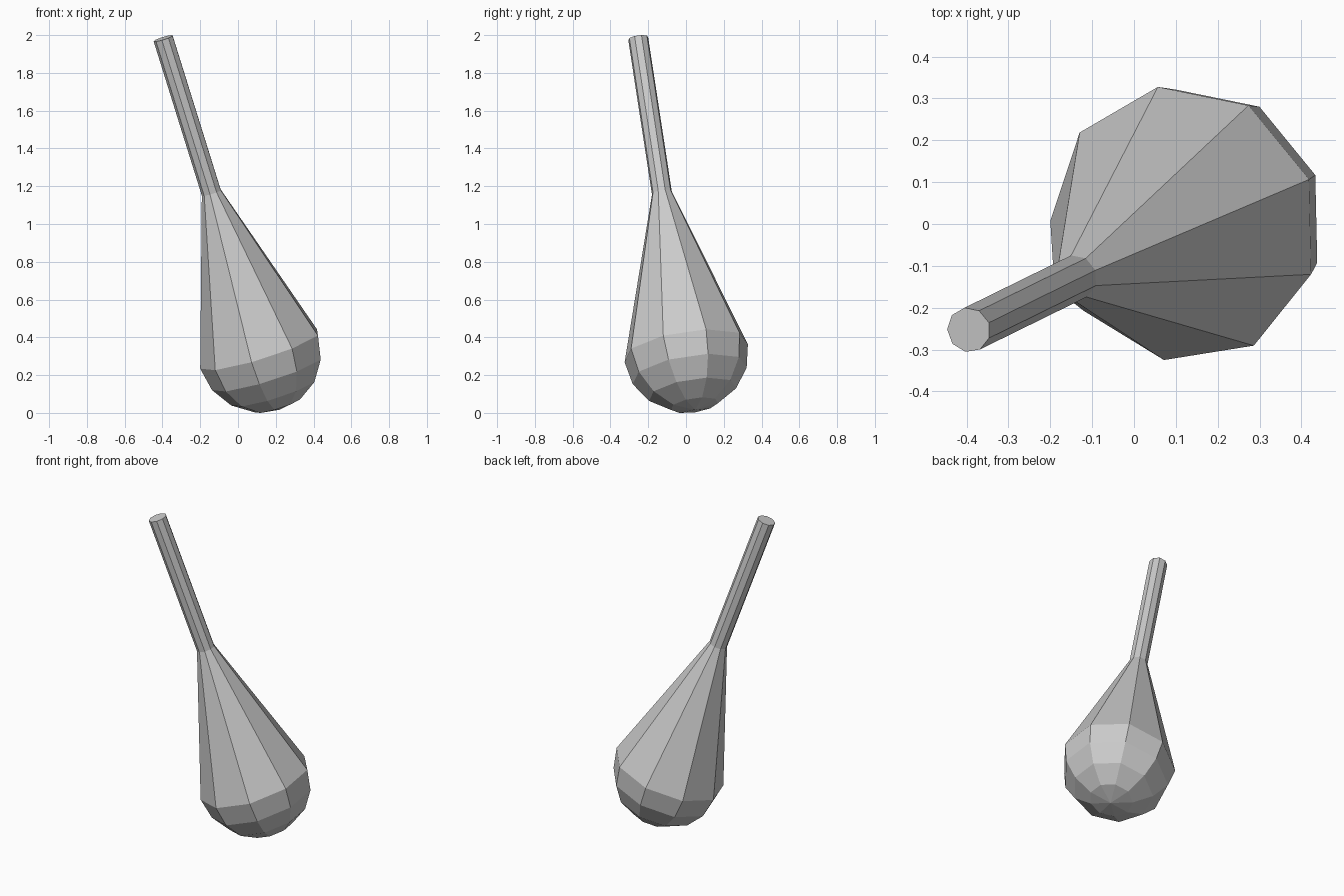
import bpy, bmesh, math
from mathutils import Vector

if "Cube" in bpy.data.objects:
    bpy.data.objects.remove(bpy.data.objects["Cube"])

SIDES = 9
R = 0.335                              # bulb radius
CENTRE = Vector((0.12, 0.0, 0.333))    # middle of the bulb
TIP = Vector((-0.395, -0.253, 1.983))  # middle of the handle end
LENGTH = (TIP - CENTRE).length
NECK, NECK_R = 0.882, 0.054

# Profile (radius, height along axis): rounded base, cone, thin handle
profile = [(R * math.sin(math.radians(a)), -R * math.cos(math.radians(a)))
           for a in (22.5, 45, 67.5, 90)]
profile += [(NECK_R, NECK), (NECK_R, LENGTH)]

bm = bmesh.new()
rings = []
for r, h in profile:
    rings.append([bm.verts.new((r * math.cos(a), r * math.sin(a), h))
                  for a in (math.pi + i * math.tau / SIDES for i in range(SIDES))])

# Side faces
for low, high in zip(rings, rings[1:]):
    for i in range(SIDES):
        j = (i + 1) % SIDES
        bm.faces.new((low[i], low[j], high[j], high[i]))

# Base pole and handle end cap
pole = bm.verts.new((0, 0, -R))
for i in range(SIDES):
    bm.faces.new((pole, rings[0][(i + 1) % SIDES], rings[0][i]))
bm.faces.new(rings[-1])
bmesh.ops.recalc_face_normals(bm, faces=bm.faces)

# Lean the whole body along its axis
tilt = Vector((0, 0, 1)).rotation_difference(TIP - CENTRE)
for v in bm.verts:
    v.co = tilt @ v.co + CENTRE

mesh = bpy.data.meshes.new("bulb_with_handle")
bm.to_mesh(mesh)
bm.free()
bpy.context.collection.objects.link(bpy.data.objects.new("bulb_with_handle", mesh))
